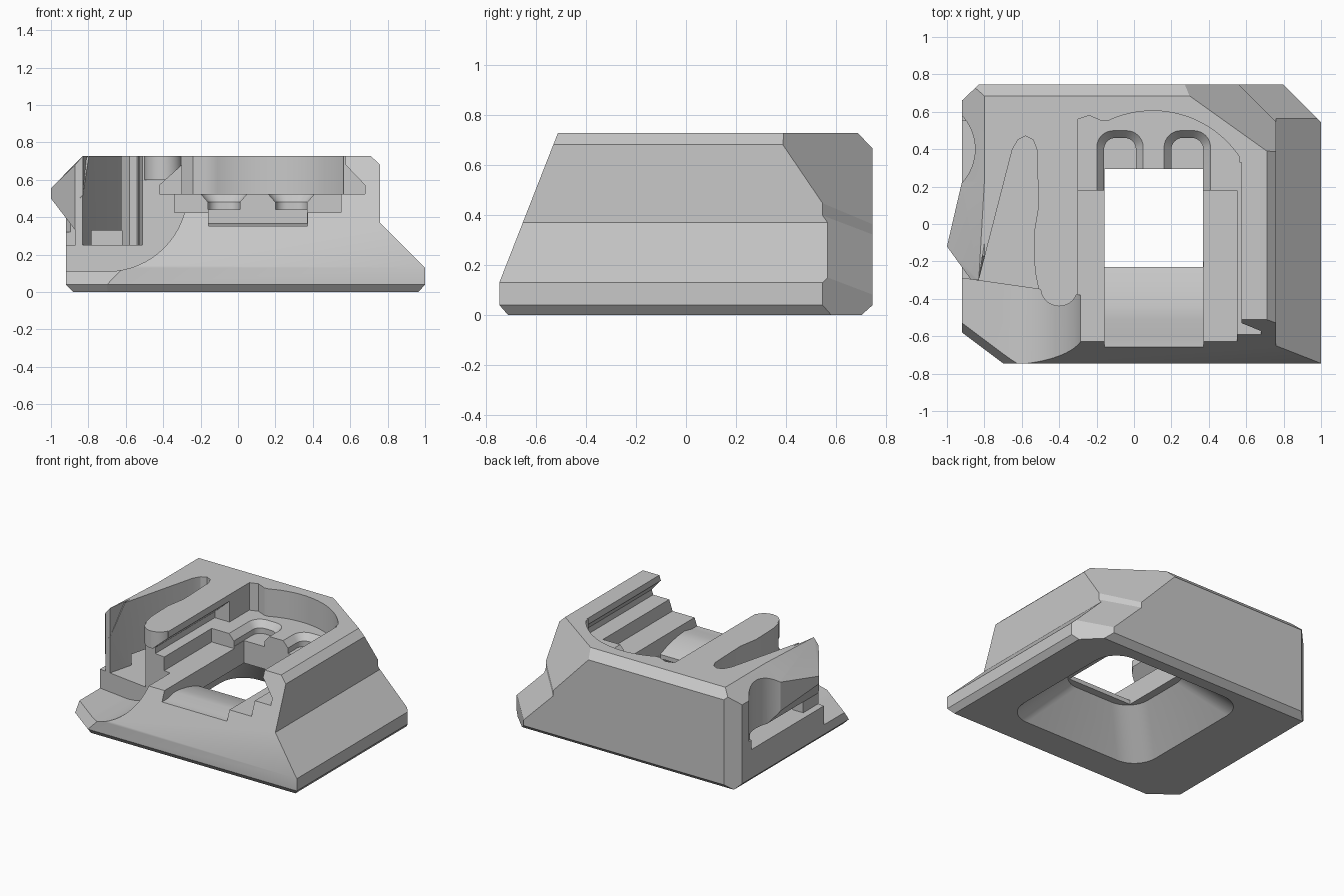
import bpy, bmesh, math
from mathutils import Vector

if "Cube" in bpy.data.objects:
    bpy.data.objects.remove(bpy.data.objects["Cube"])

grey = bpy.data.materials.new("plain grey")
grey.diffuse_color = (0.58, 0.58, 0.58, 1)
grey.use_nodes = True
grey.node_tree.nodes["Principled BSDF"].inputs["Base Color"].default_value = grey.diffuse_color


def make(name, bm):
    bmesh.ops.recalc_face_normals(bm, faces=bm.faces)
    me = bpy.data.meshes.new(name)
    bm.to_mesh(me)
    bm.free()
    ob = bpy.data.objects.new(name, me)
    bpy.context.collection.objects.link(ob)
    return ob


def rings(name, loops):
    """Closed solid lofted through matching loops of points."""
    bm = bmesh.new()
    vs = [[bm.verts.new(p) for p in loop] for loop in loops]
    n = len(vs[0])
    for a, b in zip(vs, vs[1:]):
        for i in range(n):
            j = (i + 1) % n
            bm.faces.new((a[i], a[j], b[j], b[i]))
    bm.faces.new(vs[0])
    bm.faces.new(vs[-1])
    return make(name, bm)


def plan(name, pts, z0, z1):
    return rings(name, [[(x, y, z) for x, y in pts] for z in (z0, z1)])


def along_y(name, pts, y0, y1, skew=0):
    """Extrude an x-z profile; skew tilts the far end in plan."""
    return rings(name, [[(x, y0, z) for x, z in pts],
                        [(x, y1 + skew * x, z) for x, z in pts]])


def box(name, x0, x1, y0, y1, z0, z1):
    return plan(name, [(x0, y0), (x1, y0), (x1, y1), (x0, y1)], z0, z1)


def rounded(cx, cy, hx, hy, r, z):
    pts = []
    for k, (sx, sy) in enumerate([(1, 1), (-1, 1), (-1, -1), (1, -1)]):
        for i in range(9):
            a = math.radians(90 * k + 90 * i / 8)
            pts.append((cx + sx * (hx - r) + r * math.cos(a),
                        cy + sy * (hy - r) + r * math.sin(a), z))
    return pts


def clip(ob, planes):
    """Trim a solid to the inner side of each plane (point, outward normal)."""
    bm = bmesh.new()
    bm.from_mesh(ob.data)
    for p, n in planes:
        bmesh.ops.bisect_plane(bm, geom=bm.verts[:] + bm.edges[:] + bm.faces[:],
                               plane_co=Vector(p), plane_no=Vector(n).normalized(),
                               clear_outer=True, dist=1e-5)
        edges = [e for e in bm.edges if e.is_boundary]
        if edges:
            bmesh.ops.holes_fill(bm, edges=edges, sides=0)
    bmesh.ops.recalc_face_normals(bm, faces=bm.faces)
    bm.to_mesh(ob.data)
    bm.free()


def boolean(ob, tool, op='DIFFERENCE'):
    m = ob.modifiers.new("bool", 'BOOLEAN')
    m.operation, m.solver, m.object = op, 'EXACT', tool
    bpy.context.view_layer.update()
    me = bpy.data.meshes.new_from_object(ob.evaluated_get(bpy.context.evaluated_depsgraph_get()))
    ob.modifiers.clear()
    ob.data = me
    bpy.data.objects.remove(tool)


# Outer body: front profile, then sloped front, chamfered back and corners
body = along_y("housing", [(-.88, 0), (.965, 0), (1, .04), (1, .13), (.76, .37), (.76, .68),
                           (.71, .727), (-.80, .727), (-.92, .62), (-.92, .04)], -.745, .745)
clip(body, [
    ((0, -.745, .13), (0, -.6, .235)),
    ((0, -.745, .04), (0, -.04, -.035)),
    ((0, .745, .04), (0, .04, -.045)),
    ((0, .745, .665), (0, .06, .058)),
    ((1, .545, 0), (1, 1, 0)),
    ((-.92, .66, 0), (-.085, .09, 0)),
    ((-.92, -.58, .04), (-.165, -.22, .16)),
    ((-.92, -.58, .04), (-.165, -.22, -.2)),
])

# Steep rear right corner, short upright band and sloping ledge below it
ledge = ((.76, .565, .37), (-1, -1.38, -1))
for outer in [((.29, .69, .727), (-.581, -.814, -.553)), ((.76, .545, .4), (-1, -1, 0))]:
    corner = box("corner_cut", 0, 1.5, 0, 1.5, 0, 1.2)
    clip(corner, [outer, ledge])
    boolean(body, corner)

# Left side recess and the flared side wing above it
boolean(body, box("recess_cut", -1.2, -.87, -.45, .22, .25, 1))
boolean(body, along_y("rear_recess_cut", [(-1.2, .25), (-.87, .25), (-.87, .33),
                                          (-.925, .41), (-1.2, .41)], .2, .55))
bm = bmesh.new()
for p in [(-.83, -.3, .727), (-.80, .225, .727), (-.92, .225, .62), (-1, -.12, .555),
          (-1, -.12, .5), (-.92, .225, .405), (-.87, -.3, .33), (-.87, .225, .33), (-.87, -.3, .68),
          (-.75, .225, .33), (-.75, .225, .727), (-.83, -.3, .33)]:
    bm.verts.new(p)
bmesh.ops.convex_hull(bm, input=bm.verts[:])
boolean(body, make("wing", bm), 'UNION')
notch = [(-1.116 + .266 * math.cos(2 * math.pi * i / 64),
          .4 + .266 * math.sin(2 * math.pi * i / 64)) for i in range(64)]
boolean(body, plan("notch_cut", notch, .32, 1))

# Tapering side slot, and the low tunnel under its left wall
boolean(body, plan("slot_cut", [(-.835, -.45), (-.83, -.3), (-.65, .4), (-.62, .45), (-.58, .47),
                                (-.54, .45), (-.52, .40), (-.51, .1), (-.535, -.05),
                                (-.53, -.25), (-.50, -.40), (-.50, -.45)], .25, 1))
boolean(body, box("tunnel_cut", -1.2, -.62, -.12, .5, .25, .33))

# Concave front left corner, leaving the overhanging finger
arc = [(-.7 + .43 * math.sin(t), .54 - .43 * math.cos(t))
       for t in [math.pi / 2 * i / 16 for i in range(17)]]
front = along_y("front_cut", [(-1.3, .11)] + arc + [(-.27, 1.1), (-1.3, 1.1)], -1, -.421, -.143)
finger = rings("finger", [rounded(-.4, .06, .1, .5, .0999, z) for z in (.6, 1.3)])
boolean(front, finger)
boolean(body, front)

# Main bay with curved back and undercut rails
back = [(.1 + .56 * math.cos(math.radians(a)), .045 + .56 * math.sin(math.radians(a)))
        for a in range(34, 116, 3)]
boolean(body, plan("bay_cut", [(-.3, -1), (.57, -1)] + back +
                   [(-.17, .55), (-.24, .58), (-.3, .56)], .525, 1))
boolean(body, along_y("rail_cut", [(-.298, 1.1), (-.298, .68), (-.42, .57), (-.42, .525), (.68, .525),
                                   (.68, .57), (.575, .68), (.575, 1.1)], -1.1, .33))
boolean(body, box("floor_cut", -.34, .55, -1.2, .18, .425, .54))

# Two rounded pockets
for cx in (-.075, .285):
    boolean(body, rings("pocket_cut", [rounded(cx, .23, .085, .23, .06, .44),
                                       rounded(cx, .23, .085, .23, .06, .48),
                                       rounded(cx, .25, .125, .25, .09, .526),
                                       rounded(cx, .25, .125, .25, .09, .56)]))

# Front ramp, square opening and funnel underneath
ramp = [(-1, .352), (-.6, .352), (-.51, .37), (-.44, .364), (-.37, .351), (-.3, .332), (-.2, .295),
        (-.2, .6), (-1, .6)]
boolean(body, rings("ramp_cut", [[(x, y, z) for y, z in ramp] for x in (-.158, .371)]))
boolean(body, box("opening_cut", -.157, .37, -.23, .295, .2, .7))
boolean(body, rings("funnel_cut", [rounded(.13, .065, .59, .57, .18, -.02),
                                   rounded(.105, .033, .32, .32, .17, .275)]))

# Finish
body.data.materials.clear()
body.data.materials.append(grey)
for p in body.data.polygons:
    p.material_index = 0
bpy.context.view_layer.objects.active = body
body.select_set(True)
bpy.ops.object.shade_smooth_by_angle(angle=math.radians(25))
